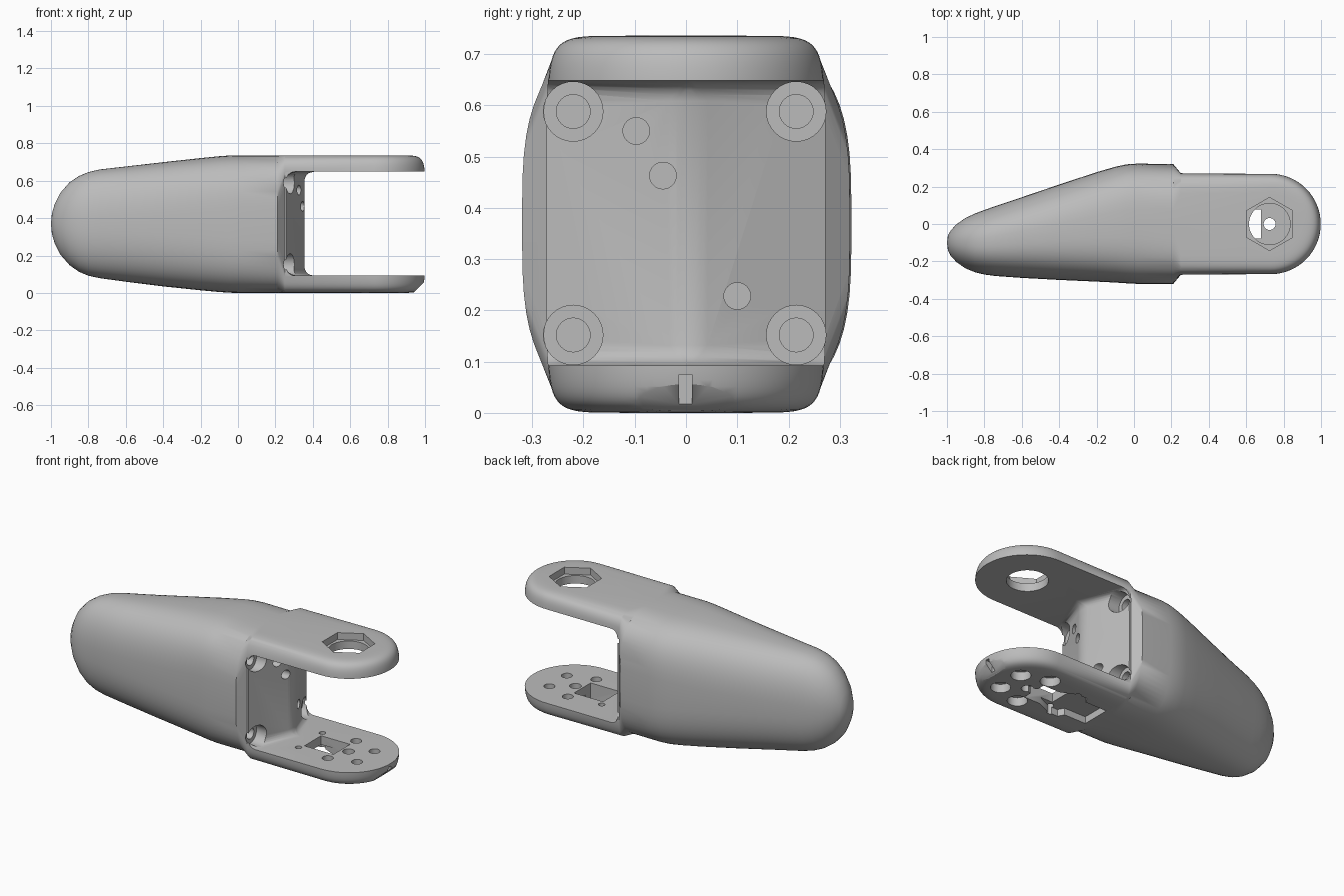
import bpy, bmesh
from math import sin, cos, pi, radians

if "Cube" in bpy.data.objects:
    bpy.data.objects.remove(bpy.data.objects["Cube"], do_unlink=True)

grey = bpy.data.materials.new("plain_grey")
grey.use_nodes = True
grey.diffuse_color = (0.5, 0.5, 0.5, 1)
grey.node_tree.nodes["Principled BSDF"].inputs["Base Color"].default_value = (0.5, 0.5, 0.5, 1)


def make_object(bm, name):
    bmesh.ops.recalc_face_normals(bm, faces=bm.faces)
    mesh = bpy.data.meshes.new(name)
    bm.to_mesh(mesh)
    bm.free()
    mesh.materials.append(grey)
    obj = bpy.data.objects.new(name, mesh)
    bpy.context.collection.objects.link(obj)
    return obj


def circle(a, b, r, n=32, turn=0.0):
    return [(a + r * cos(turn + 2 * pi * i / n), b + r * sin(turn + 2 * pi * i / n)) for i in range(n)]


def rect(a0, a1, b0, b1):
    return [(a0, b0), (a1, b0), (a1, b1), (a0, b1)]


def prism(points, lo, hi, axis="z", soften=None):
    """Extrude a flat outline along an axis; optionally round chosen edges."""
    place = {"x": lambda a, b, h: (h, a, b),
             "y": lambda a, b, h: (a, h, b),
             "z": lambda a, b, h: (a, b, h)}[axis]
    bm = bmesh.new()
    rings = [[bm.verts.new(place(a, b, h)) for a, b in points] for h in (lo, hi)]
    bm.faces.new(rings[0])
    bm.faces.new(rings[1])
    n = len(points)
    for i in range(n):
        j = (i + 1) % n
        bm.faces.new((rings[0][i], rings[0][j], rings[1][j], rings[1][i]))
    bmesh.ops.recalc_face_normals(bm, faces=bm.faces)
    if soften:
        edges = [e for e in bm.edges if soften(e)]
        bmesh.ops.bevel(bm, geom=edges, offset=0.04, segments=5, profile=0.5, affect="EDGES")
    return make_object(bm, "cutter")


def cut(target, cutter):
    cutter.hide_render = True
    mod = target.modifiers.new("cut", "BOOLEAN")
    mod.operation = "DIFFERENCE"
    mod.solver = "EXACT"
    mod.object = cutter
    bpy.context.view_layer.objects.active = target
    bpy.ops.object.modifier_apply(modifier=mod.name)
    bpy.data.objects.remove(cutter, do_unlink=True)


# Stations along the body: x, y low, y high, z low, z high, squareness
stations = [
    (-0.995, -0.14, -0.06, 0.315, 0.425, 2.0),
    (-0.98, -0.17, -0.035, 0.265, 0.475, 2.0),
    (-0.95, -0.203, -0.002, 0.205, 0.535, 2.1),
    (-0.90, -0.238, 0.033, 0.148, 0.592, 2.2),
    (-0.85, -0.258, 0.056, 0.113, 0.625, 2.3),
    (-0.80, -0.270, 0.075, 0.092, 0.646, 2.35),
    (-0.74, -0.278, 0.096, 0.079, 0.660, 2.4),
    (-0.60, -0.288, 0.143, 0.060, 0.676, 2.5),
    (-0.40, -0.299, 0.211, 0.035, 0.699, 2.7),
    (-0.20, -0.308, 0.277, 0.014, 0.721, 2.95),
    (-0.10, -0.313, 0.306, 0.005, 0.731, 3.1),
    (-0.04, -0.317, 0.319, 0.001, 0.735, 3.2),
    (0.02, -0.320, 0.323, 0.0, 0.736, 3.3),
    (0.21, -0.320, 0.320, 0.0, 0.736, 3.3),
    (0.25, -0.272, 0.272, 0.0, 0.736, 9.0),
    (0.73, -0.270, 0.270, 0.0, 0.736, 10.0),
]
STEPS = 32


def half_profile(station):
    """Half cross-section from bottom centre to top centre as (reach, z)."""
    x, y0, y1, z0, z1, n = station
    w, h, zc = (y1 - y0) / 2, (z1 - z0) / 2, (z0 + z1) / 2
    out = [(0, z0)]
    for i in range(1, STEPS):
        a = -pi / 2 + pi * i / STEPS
        s = sin(a)
        lift = abs(s) ** (2 / n) * (1 if s > 0 else -1) if i * 2 != STEPS else 0
        out.append((w * cos(a) ** (2 / n), zc + h * lift))
    return out + [(0, z1)]


def side_columns(side):
    return [[(s[0], (s[1] + s[2]) / 2 + side * r, z) for r, z in half_profile(s)] for s in stations]


# Main shell: nose and fork in one skin, with the fork end turned round its pivot
pivot_x = stations[-1][0]
tip = [(-1.0, -0.10, 0.37)] * (STEPS + 1)
turned = [[(pivot_x + r * cos(a), r * sin(a), z) for r, z in half_profile(stations[-1])]
          for a in (pi / 2 - pi * k / 32 for k in range(1, 32))]
columns = [tip] + side_columns(1) + turned + side_columns(-1)[::-1]
bm = bmesh.new()
grid = [[bm.verts.new(p) for p in col] for col in columns]
for c in range(len(grid)):
    left, right = grid[c], grid[(c + 1) % len(grid)]
    for i in range(STEPS):
        bm.faces.new((left[i], right[i], right[i + 1], left[i + 1]))
bmesh.ops.remove_doubles(bm, verts=bm.verts, dist=0.00005)
bmesh.ops.dissolve_degenerate(bm, edges=bm.edges, dist=0.00005)
body = make_object(bm, "fork_body")

# Gap between the arms, with a ridged back wall and filleted corners
gap = [(0.365, 0.005), (0.21, -0.4), (1.2, -0.4), (1.2, 0.4), (0.21, 0.4)]
cut(body, prism(gap, 0.092, 0.648, soften=lambda e: all(v.co.x < 0.4 for v in e.verts)
                and any(abs(v.co.y) < 0.1 for v in e.verts)))

# Stepped bolt holes in the wall corners
for y in (-0.22, 0.215):
    for z in (0.152, 0.588):
        cut(body, prism(circle(y, z, 0.058), 0.235, 0.45, "x"))
        cut(body, prism(circle(y, z, 0.033), 0.1, 0.3, "x"))

# Cable holes in the wall
for y, z in ((-0.097, 0.55), (-0.045, 0.463), (0.1, 0.228)):
    cut(body, prism(circle(y, z, 0.026), 0.2, 0.45, "x"))

# Hexagonal seat and round opening in the upper arm
cut(body, prism(circle(0.725, 0, 0.142, 6, pi / 2), 0.695, 0.8))
cut(body, prism(circle(0.725, 0, 0.11, 48), 0.6, 0.8))

# Recess under the lower arm, and the window through it
recess = [(0.72, 0.012), (0.72, -0.012), (0.48, -0.12), (0.42, -0.12), (0.40, -0.085),
          (0.26, -0.085), (0.26, 0.085), (0.40, 0.085), (0.42, 0.12), (0.48, 0.12)]
cut(body, prism(recess, -0.1, 0.04))
cut(body, prism(rect(0.49, 0.68, -0.078, 0.078), -0.1, 0.2))
for y in (-0.112, 0.112):
    cut(body, prism(circle(0.475, y, 0.018, 20), -0.1, 0.2))

# Pivot hole and ring of counterbored screw holes in the lower arm
cut(body, prism(circle(0.725, 0, 0.032), -0.1, 0.2))
for angle in (36, 108, 252, 324):
    x, y = 0.725 + 0.14 * cos(radians(angle)), 0.14 * sin(radians(angle))
    cut(body, prism(circle(x, y, 0.053), -0.1, 0.05))
    cut(body, prism(circle(x, y, 0.03), -0.1, 0.2))

# Sloped end and small notch on the lower arm
cut(body, prism([(0.838, -0.1), (1.1, 0.162), (1.1, -0.1)], -0.4, 0.4, "y"))
cut(body, prism(rect(-0.014, 0.012, -0.1, 0.075), 0.955, 1.1, "x"))

# Smooth skin with crisp cut edges
bpy.ops.object.select_all(action="DESELECT")
body.select_set(True)
bpy.context.view_layer.objects.active = body
bpy.ops.object.shade_smooth_by_angle(angle=radians(32))
